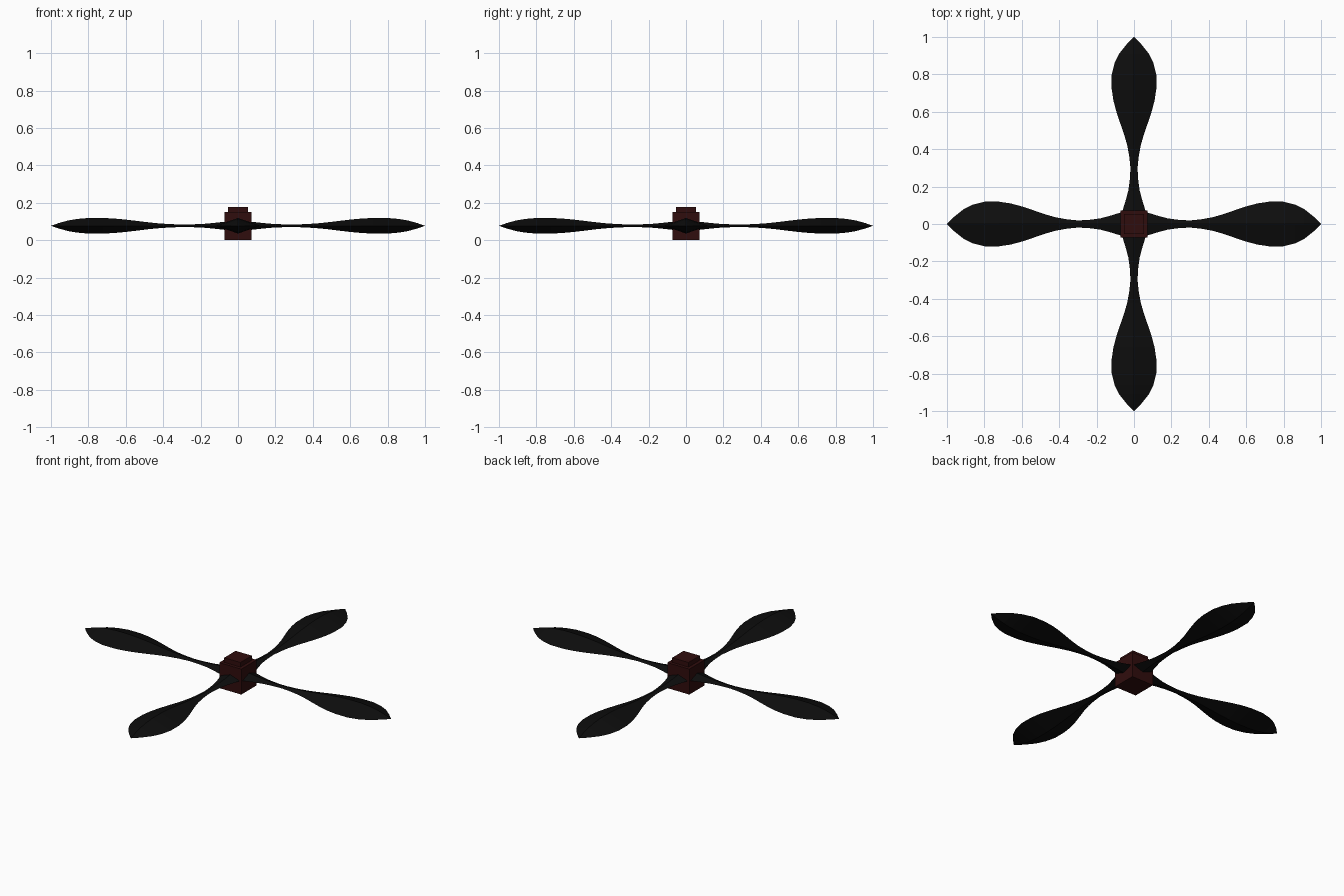
import bpy, bmesh, math

old = bpy.data.objects.get("Cube")
if old:
    bpy.data.objects.remove(old, do_unlink=True)


def material(name, rgb):
    m = bpy.data.materials.new(name)
    m.use_nodes = True
    color = (*rgb, 1)
    m.diffuse_color = color
    m.node_tree.nodes["Principled BSDF"].inputs["Base Color"].default_value = color
    return m


black = material("blade black", (0.004, 0.004, 0.004))
red = material("hub dark red", (0.03, 0.004, 0.004))
MID_Z = 0.077

# (distance from centre, half width) along one blade
OUTLINE = [(0.02, 0.075), (0.07, 0.062), (0.12, 0.046), (0.18, 0.03), (0.24, 0.022),
           (0.3, 0.019), (0.36, 0.025), (0.42, 0.036), (0.48, 0.053), (0.54, 0.074),
           (0.6, 0.094), (0.66, 0.11), (0.72, 0.119), (0.8, 0.119), (0.86, 0.104),
           (0.91, 0.08), (0.96, 0.04)]
THICKNESS = 0.35


def finish(bm, name, mat):
    bmesh.ops.recalc_face_normals(bm, faces=bm.faces)
    mesh = bpy.data.meshes.new(name)
    bm.to_mesh(mesh)
    bm.free()
    mesh.materials.append(mat)
    obj = bpy.data.objects.new(name, mesh)
    bpy.context.collection.objects.link(obj)
    return obj


# Blade: diamond sections lofted along the outline to a pointed tip
def blade(name, angle):
    bm = bmesh.new()
    rings = []
    for x, w in OUTLINE:
        h = w * THICKNESS
        rings.append([bm.verts.new(p) for p in ((x, w, 0), (x, 0, h), (x, -w, 0), (x, 0, -h))])
    for a, b in zip(rings, rings[1:]):
        for i in range(4):
            j = (i + 1) % 4
            bm.faces.new((a[i], a[j], b[j], b[i]))
    tip = bm.verts.new((1, 0, 0))
    last = rings[-1]
    for i in range(4):
        bm.faces.new((last[i], last[(i + 1) % 4], tip))
    bm.faces.new(rings[0])
    obj = finish(bm, name, black)
    obj.location.z = MID_Z
    obj.rotation_euler.z = angle


for i, side in enumerate(("left", "back", "right", "front")):
    blade(side + "_blade", i * math.pi / 2)


# Hub: square block with a smaller cap on top
def block(name, half, bottom, top):
    bm = bmesh.new()
    bmesh.ops.create_cube(bm, size=1)
    bmesh.ops.scale(bm, vec=(2 * half, 2 * half, top - bottom), verts=bm.verts)
    bmesh.ops.translate(bm, vec=(0, 0, (top + bottom) / 2), verts=bm.verts)
    finish(bm, name, red)


block("hub", 0.072, 0, 0.15)
block("hub_cap", 0.053, 0.15, 0.177)
